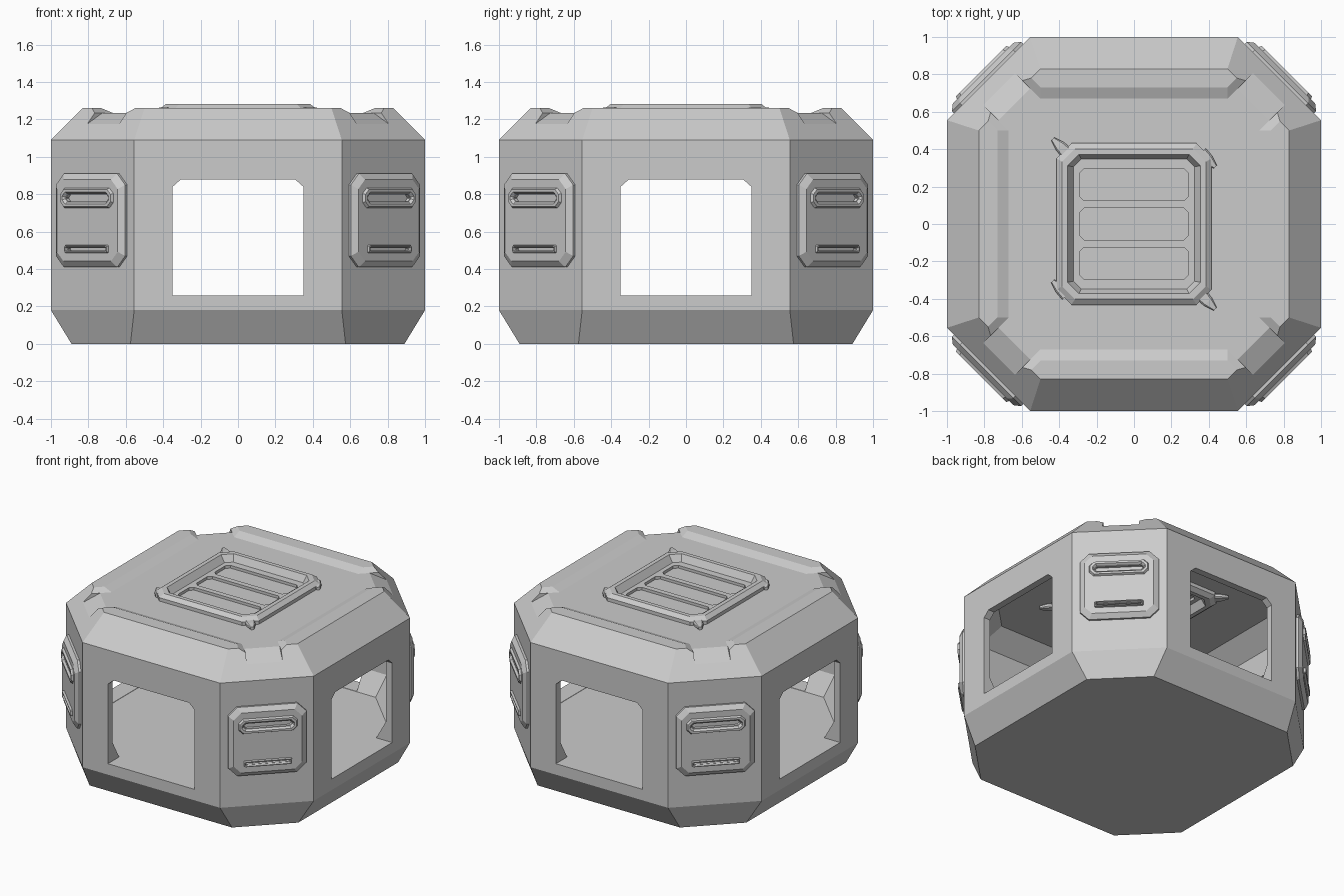
import bpy, bmesh
from math import radians
from mathutils import Matrix

cube = bpy.data.objects.get("Cube")
if cube:
    bpy.data.objects.remove(cube, do_unlink=True)

grey = bpy.data.materials.new("hull_grey")
grey.use_nodes = True
COLOUR = (0.6, 0.6, 0.6, 1)
grey.diffuse_color = COLOUR
grey.node_tree.nodes["Principled BSDF"].inputs["Base Color"].default_value = COLOUR


def octa(w, h, c):
    """Rectangle outline of half sizes w, h with corners cut by c."""
    quarter = [(w, h - c), (w - c, h)]
    right = [(x, -y) for x, y in quarter[::-1]][::-1]
    return [(w, -h + c), (w, h - c), (w - c, h), (-w + c, h),
            (-w, h - c), (-w, -h + c), (-w + c, -h), (w - c, -h)]


def loft(name, rings, matrix=Matrix(), ring_shape=False):
    """Skin a stack of (outline, depth) rings; ring_shape joins last to first."""
    bm = bmesh.new()
    loops = [[bm.verts.new((x, y, d)) for x, y in pts] for pts, d in rings]
    pairs = list(zip(loops, loops[1:]))
    if ring_shape:
        pairs.append((loops[-1], loops[0]))
    else:
        bm.faces.new(loops[0][::-1])
        bm.faces.new(loops[-1])
    for a, b in pairs:
        n = len(a)
        for i in range(n):
            j = (i + 1) % n
            bm.faces.new((a[i], a[j], b[j], b[i]))
    bmesh.ops.transform(bm, matrix=matrix, verts=bm.verts)
    bmesh.ops.recalc_face_normals(bm, faces=bm.faces)
    mesh = bpy.data.meshes.new(name)
    bm.to_mesh(mesh)
    bm.free()
    mesh.materials.append(grey)
    obj = bpy.data.objects.new(name, mesh)
    bpy.context.collection.objects.link(obj)
    return obj


def cut(target, cutter):
    """Subtract the cutter from the target and discard the cutter."""
    cutter.hide_render = True
    mod = target.modifiers.new("cut", "BOOLEAN")
    mod.operation, mod.solver, mod.object = "DIFFERENCE", "EXACT", cutter
    bpy.context.view_layer.objects.active = target
    bpy.ops.object.modifier_apply(modifier=mod.name)
    bpy.data.objects.remove(cutter, do_unlink=True)


def upright(angle, z=0):
    """Local x runs along the wall, y runs up, depth runs outward."""
    return (Matrix.Translation((0, 0, z)) @ Matrix.Rotation(radians(angle), 4, "Z")
            @ Matrix.Rotation(radians(90), 4, "X"))


# Hull: eight-sided shell with sloped foot and shoulder
def eight(w, c):
    return octa(w, w, c)


hull = loft("hull", [(eight(.89, .315), 0), (eight(1, .445), .18),
                     (eight(1, .445), 1.09), (eight(.83, .33), 1.26)])

# Roof pocket running out through the four corners
def pocket(e):
    q = [(.67 + e, .5), (.97 + e, .8), (.8, .97 + e), (.5, .67 + e)]
    q += [(-y, x) for x, y in q]
    return q + [(-x, -y) for x, y in q]


cut(hull, loft("pocket_cutter", [(pocket(0), 1.235), (pocket(.12), 1.285)]))

# Gentle run-off at each roof corner
ramp = [(.9, 1.2376), (1.2, 1.082), (1.2, 1.3), (.9, 1.3)]
for k in range(4):
    cut(hull, loft("ramp_cutter", [(ramp, -.12), (ramp, .12)], upright(45 + 90 * k)))

# Hollow interior
cut(hull, loft("room_cutter", [(eight(.87, .368), .258), (eight(.95, .415), .4),
                               (eight(.95, .415), 1.065), (eight(.82, .367), 1.185)]))

# Windows cut straight through in both directions
window = [(-.35, .26), (.35, .26), (.35, .84), (.305, .88), (-.305, .88), (-.35, .84)]
for angle in (0, 90):
    cut(hull, loft("window_cutter", [(window, -1.2), (window, 1.2)], upright(angle)))

# Roof vent, repeated on the ceiling below
for side, flip in (("roof", 1), ("ceiling", -1)):
    base = 1.235 if flip > 0 else 1.185
    place = Matrix.Translation((0, 0, base)) @ Matrix.Scale(flip, 4, (0, 0, 1))
    for y in (-.21, 0, .21):
        slot = octa(.292, .085, .025)
        cut(hull, loft("slot_cutter", [(slot, -.02), (slot, .02)],
                       place @ Matrix.Translation((0, y, 0))))
    loft(side + "_vent_frame",
         [(octa(.415, .432, .08), -.005), (octa(.415, .432, .08), .025),
          (octa(.385, .402, .07), .048), (octa(.355, .372, .06), .048),
          (octa(.32, .345, .04), -.005)], place, True)
    for sx in (-1, 1):
        for sy in (-1, 1):
            aim = Matrix.Translation((sx * .36, sy * .38, .014))
            aim @= Matrix.Rotation(radians(90 - sx * sy * 45 + (0 if sx > 0 else 180)
                                           - (90 if sx * sy > 0 else 0)
                                           + (0 if sx * sy > 0 else 180)), 4, "Z")
            aim @= Matrix.Rotation(radians(90), 4, "Y")
            loft(side + "_vent_prong", [(octa(.016, .034, .008), 0),
                                        (octa(.016, .03, .008), .05),
                                        (octa(.01, .012, .004), .105)], place @ aim)

# Corner panels with a handle slot and a small lower slot
def corner_panel(label, angle):
    at = lambda z: upright(angle, z)
    panel = loft(label + "_panel", [(octa(.262, .25, .06), 1.09), (octa(.262, .25, .06), 1.115),
                                    (octa(.23, .218, .05), 1.14)], at(.66))
    for part, z, w, h, rim, c in (("handle", .78, .2, .056, .024, .03),
                                  ("lower", .507, .163, .023, .01, .006)):
        hole = octa(w - 1.6 * rim, h - 1.6 * rim, c * .5)
        cut(panel, loft("panel_cutter", [(hole, 1.118), (hole, 1.2)], at(z)))
        loft(label + "_" + part + "_rim",
             [(octa(w, h, c), 1.135), (octa(w - rim * .4, h - rim * .4, c * .9), 1.155),
              (octa(w - rim, h - rim, c * .75), 1.155), (hole, 1.135)], at(z), True)


for k, label in enumerate(("front_left", "back_left", "back_right", "front_right")):
    corner_panel(label, 45 + 90 * k)
